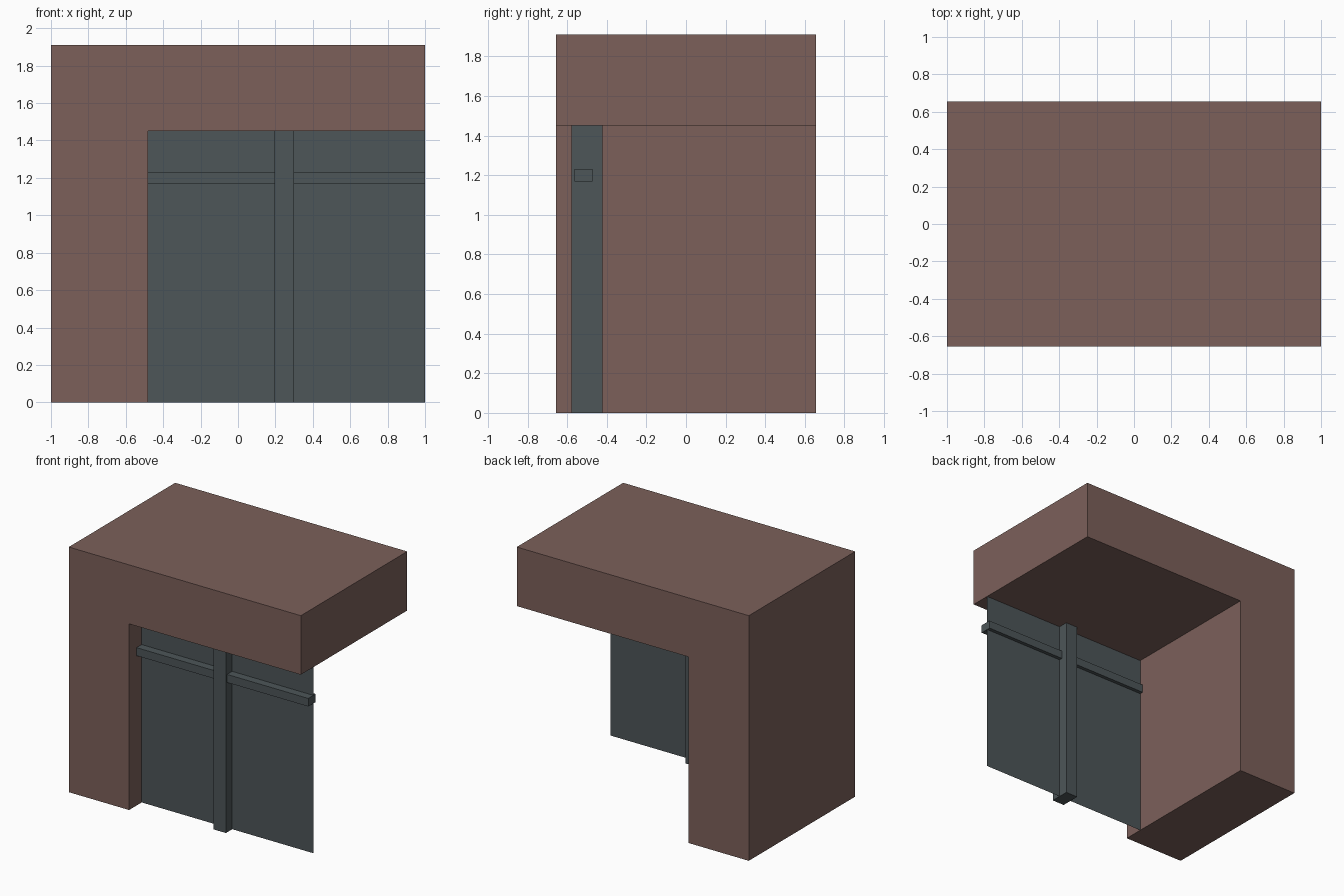
import bpy
import bmesh

default = bpy.data.objects.get("Cube")
if default:
    bpy.data.objects.remove(default, do_unlink=True)


def material(name, colour):
    mat = bpy.data.materials.new(name)
    mat.use_nodes = True
    mat.diffuse_color = (*colour, 1)
    mat.node_tree.nodes["Principled BSDF"].inputs["Base Color"].default_value = (*colour, 1)
    return mat


brown = material("reddish brown", (0.20, 0.117, 0.102))
slate = material("dark slate", (0.074, 0.092, 0.099))


def extruded(name, profile, offset, mat):
    """Extrude a face given by its corner points along an offset."""
    bm = bmesh.new()
    face = bm.faces.new([bm.verts.new(p) for p in profile])
    if offset:
        result = bmesh.ops.extrude_face_region(bm, geom=[face], use_keep_orig=True)
        moved = [g for g in result["geom"] if isinstance(g, bmesh.types.BMVert)]
        bmesh.ops.translate(bm, verts=moved, vec=offset)
        bmesh.ops.recalc_face_normals(bm, faces=bm.faces)
    mesh = bpy.data.meshes.new(name)
    bm.to_mesh(mesh)
    bm.free()
    mesh.materials.append(mat)
    obj = bpy.data.objects.new(name, mesh)
    bpy.context.collection.objects.link(obj)
    return obj


def upright(x0, x1, y, z0, z1):
    """Rectangle facing the front at depth y."""
    return [(x0, y, z0), (x1, y, z0), (x1, y, z1), (x0, y, z1)]


TOP, SOFFIT, WALL, FRONT, DEPTH = 1.91, 1.45, -0.48, -0.655, 1.31
POST_LEFT, POST_RIGHT = 0.30, 0.195

# Solid leg and overhang as one L-shaped block
outline = [(-1, 0), (WALL, 0), (WALL, SOFFIT), (1, SOFFIT), (1, TOP), (-1, TOP)]
extruded("overhanging_wall", [(x, FRONT, z) for x, z in outline], (0, DEPTH, 0), brown)

# Thin screen closing the opening
extruded("screen_panel", upright(WALL, 1, -0.50, 0, SOFFIT), None, slate)

# Upright post through the screen
extruded("post", upright(POST_RIGHT, POST_LEFT, -0.578, 0, SOFFIT), (0, 0.156, 0), slate)

# Rail on each side of the post
for name, x0, x1 in (("right_rail", WALL, POST_RIGHT), ("left_rail", POST_LEFT, 1)):
    extruded(name, upright(x0, x1, -0.563, 1.167, 1.23), (0, 0.091, 0), slate)
